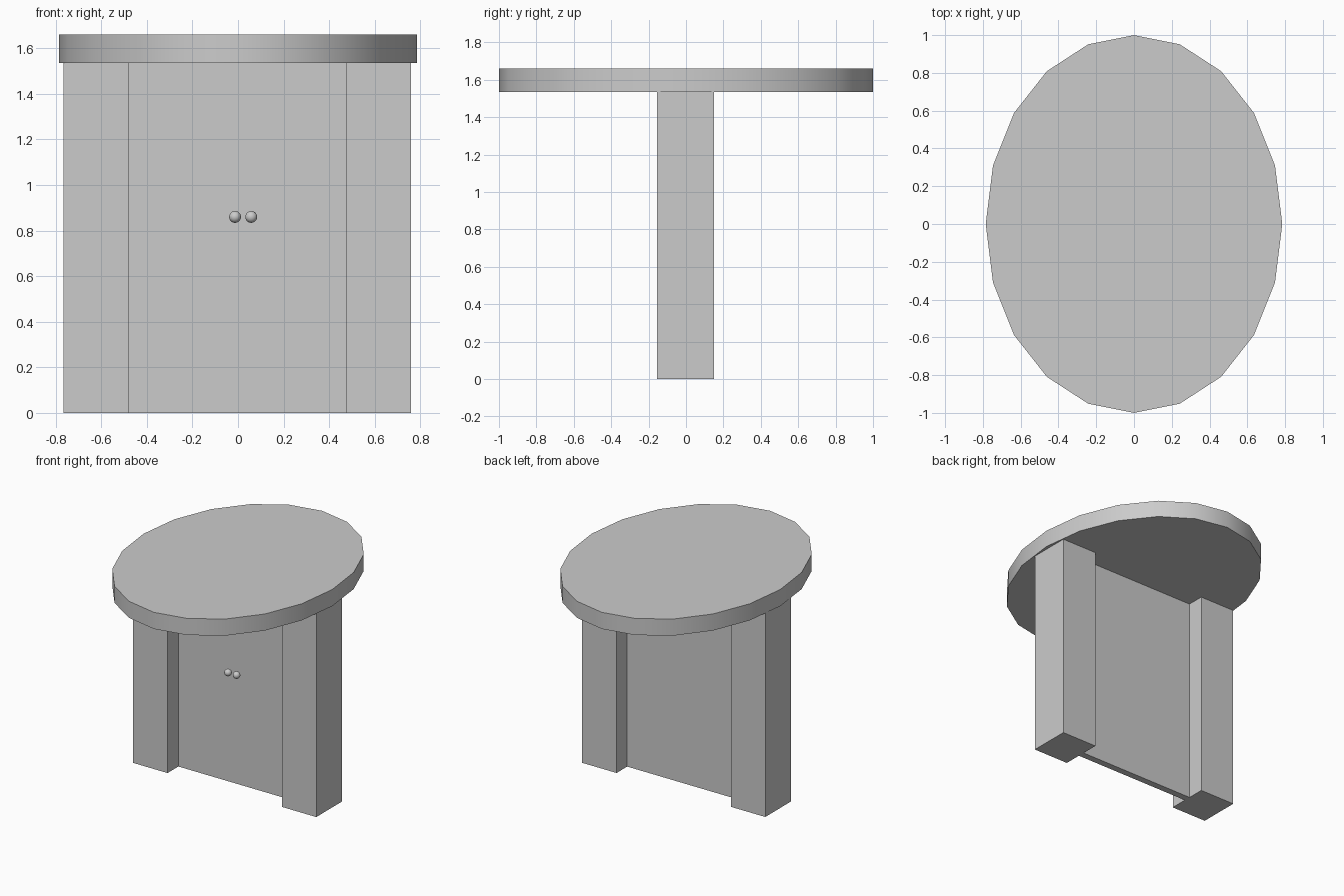
import bpy, math

if "Cube" in bpy.data.objects:
    bpy.data.objects.remove(bpy.data.objects["Cube"])


def smooth(ob, angle=30):
    bpy.ops.object.select_all(action='DESELECT')
    ob.select_set(True)
    bpy.context.view_layer.objects.active = ob
    bpy.ops.object.shade_smooth_by_angle(angle=math.radians(angle))


def box(name, x0, x1, y0, y1, z0, z1):
    bpy.ops.mesh.primitive_cube_add(
        size=1, location=((x0 + x1) / 2, (y0 + y1) / 2, (z0 + z1) / 2))
    ob = bpy.context.object
    ob.name = name
    ob.scale = (x1 - x0, y1 - y0, z1 - z0)
    bpy.ops.object.transform_apply(location=False, rotation=False, scale=True)
    return ob


LEG_TOP, TOP = 1.535, 1.66

# Oval 20-sided tabletop
bpy.ops.mesh.primitive_cylinder_add(
    vertices=20, radius=1, depth=TOP - LEG_TOP,
    location=(0, 0, (TOP + LEG_TOP) / 2))
tabletop = bpy.context.object
tabletop.name = "tabletop"
tabletop.scale = (0.785, 1, 1)
bpy.ops.object.transform_apply(location=False, rotation=False, scale=True)
smooth(tabletop)

# Two square side posts
box("left_post", -0.765, -0.478, -0.155, 0.15, 0, LEG_TOP)
box("right_post", 0.473, 0.76, -0.155, 0.15, 0, LEG_TOP)

# Thin centre panel between the posts
box("centre_panel", -0.478, 0.473, -0.026, 0.024, 0, LEG_TOP)

# Pair of small round knobs in front of the panel
for side, x in (("left", -0.013), ("right", 0.058)):
    bpy.ops.mesh.primitive_uv_sphere_add(
        segments=24, ring_count=12, radius=0.026, location=(x, -0.1, 0.86))
    knob = bpy.context.object
    knob.name = side + "_knob"
    smooth(knob)
